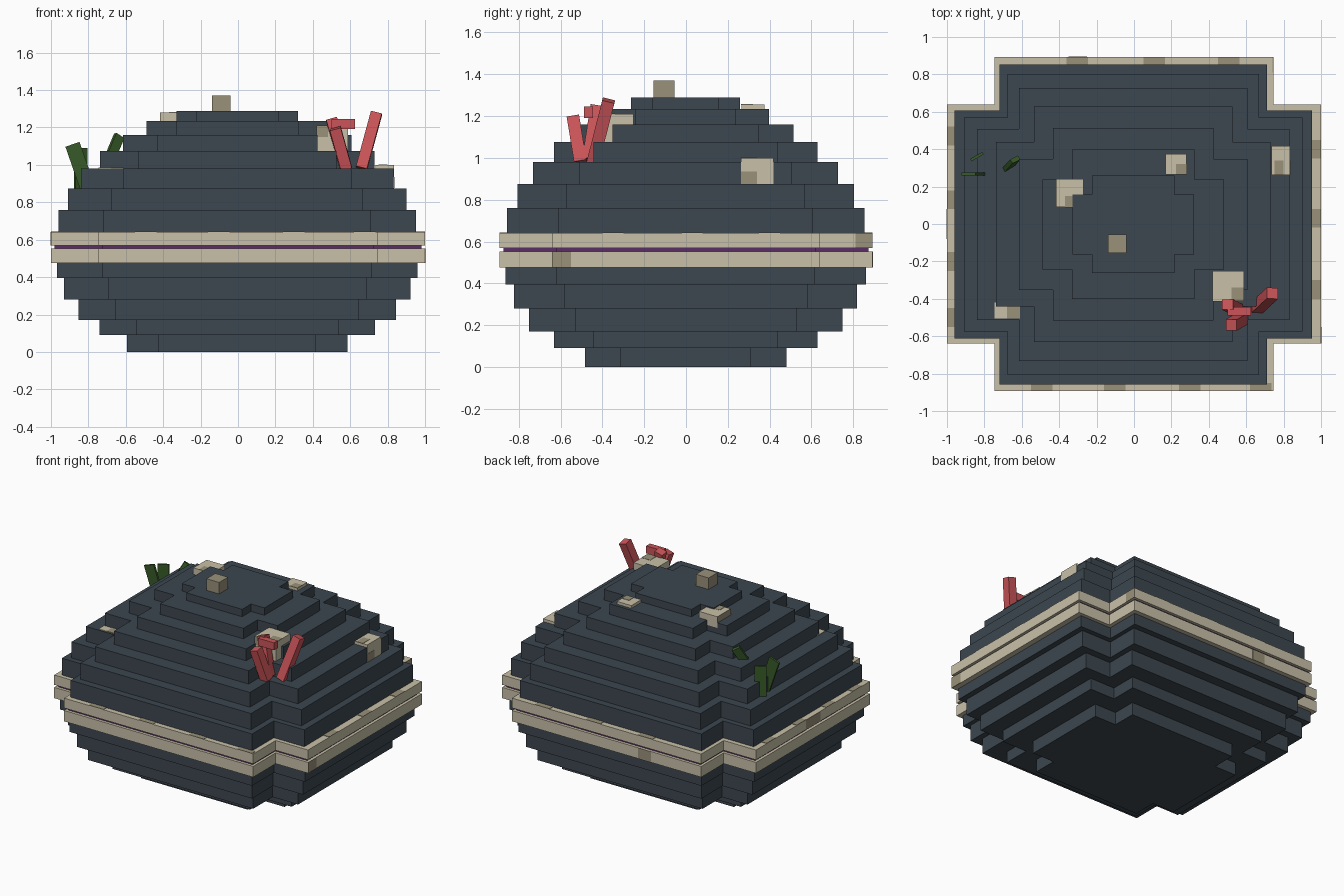
import bpy, bmesh
from mathutils import Vector, Matrix

cube = bpy.data.objects.get("Cube")
if cube:
    bpy.data.objects.remove(cube, do_unlink=True)


def material(name, rgb):
    m = bpy.data.materials.new(name)
    m.diffuse_color = (*rgb, 1)
    m.use_nodes = True
    bsdf = m.node_tree.nodes["Principled BSDF"]
    bsdf.inputs["Base Color"].default_value = (*rgb, 1)
    bsdf.inputs["Roughness"].default_value = 0.9
    return m


SLATE = material("dark slate", (0.046, 0.063, 0.080))
TAN = material("light tan", (0.578, 0.527, 0.392))
BROWN = material("dark tan", (0.319, 0.283, 0.195))
PURPLE = material("purple", (0.102, 0.026, 0.127))
RED = material("coral red", (0.60, 0.090, 0.100))
GREEN = material("weed green", (0.038, 0.102, 0.021))


def finish(name, bm, mat):
    bmesh.ops.recalc_face_normals(bm, faces=bm.faces[:])
    me = bpy.data.meshes.new(name)
    bm.to_mesh(me)
    bm.free()
    me.materials.append(mat)
    ob = bpy.data.objects.new(name, me)
    bpy.context.collection.objects.link(ob)
    return ob


def plus_slab(name, mat, wide_x, narrow_x, wide_y, narrow_y, z0, z1, cx=0.0, cy=0.0):
    """Cross-shaped slab: a twelve-sided outline extruded upward."""
    quarter = [(wide_x, narrow_y), (narrow_x, narrow_y), (narrow_x, wide_y)]
    pts = quarter + [(-x, y) for x, y in quarter[::-1]]
    pts += [(-x, -y) for x, y in pts]
    bm = bmesh.new()
    face = bm.faces.new([bm.verts.new((x + cx, y + cy, z0)) for x, y in pts])
    top = bmesh.ops.extrude_face_region(bm, geom=[face])["geom"]
    bmesh.ops.translate(bm, vec=(0, 0, z1 - z0),
                        verts=[v for v in top if isinstance(v, bmesh.types.BMVert)])
    if not face.is_valid or all(len(f.verts) != 12 or f.calc_center_median().z > z0 + 1e-4
                                for f in bm.faces):
        bm.faces.new([v for v in bm.verts if abs(v.co.z - z0) < 1e-5])
    return finish(name, bm, mat)


def box(name, mat, x, y, z):
    bm = bmesh.new()
    size = (x[1] - x[0], y[1] - y[0], z[1] - z[0])
    mid = ((x[0] + x[1]) / 2, (y[0] + y[1]) / 2, (z[0] + z[1]) / 2)
    bmesh.ops.create_cube(bm, size=1, matrix=Matrix.Translation(mid) @ Matrix.Diagonal((*size, 1)))
    return finish(name, bm, mat)


def stick(name, mat, p, q, side, width, depth):
    """Tilted box from p to q; width lies along the side direction."""
    p, q = Vector(p), Vector(q)
    up = (q - p).normalized()
    s = Vector(side)
    s = (s - up * s.dot(up)).normalized()
    rot = Matrix((s, up.cross(s), up)).transposed().to_4x4()
    bm = bmesh.new()
    bmesh.ops.create_cube(bm, size=1, matrix=Matrix.Translation((p + q) / 2) @ rot
                          @ Matrix.Diagonal((width, depth, (q - p).length, 1)))
    return finish(name, bm, mat)


# Stepped shell: wide x, narrow x, wide y, narrow y, bottom, top
layers = [
    (0.590, 0.420, 0.482, 0.312, 0.000, 0.090),
    (0.737, 0.542, 0.630, 0.442, 0.090, 0.170),
    (0.850, 0.650, 0.750, 0.530, 0.170, 0.280),
    (0.925, 0.690, 0.820, 0.582, 0.280, 0.395),
    (0.965, 0.720, 0.862, 0.617, 0.395, 0.475),
    (0.955, 0.715, 0.855, 0.610, 0.640, 0.760),
    (0.905, 0.672, 0.805, 0.572, 0.760, 0.875),
    (0.835, 0.610, 0.730, 0.510, 0.875, 0.980),
    (0.735, 0.530, 0.630, 0.440, 0.980, 1.075),
    (0.610, 0.430, 0.515, 0.350, 1.075, 1.160),
    (0.485, 0.328, 0.400, 0.240, 1.160, 1.235),
    (0.325, 0.220, 0.260, 0.160, 1.235, 1.288),
]
for i, dims in enumerate(layers):
    plus_slab(f"shell_layer_{i + 1}", SLATE, *dims, cx=-0.004, cy=-0.002)

# Two pale lips with a recessed purple seam
plus_slab("lower_lip", TAN, 1.0, 0.745, 0.893, 0.64, 0.475, 0.552)
plus_slab("seam", PURPLE, 0.98, 0.727, 0.873, 0.62, 0.552, 0.570)
plus_slab("upper_lip", TAN, 1.0, 0.745, 0.893, 0.64, 0.570, 0.640)

# Dark patches along the top of the upper lip
lip_z = (0.638, 0.643)
for x in (-0.55, -0.16, 0.24, 0.62):
    box("front_lip_patch", BROWN, (x, x + 0.115), (-0.893, -0.85), lip_z)
for x in (-0.36, 0.05, 0.45):
    box("back_lip_patch", BROWN, (x, x + 0.115), (0.85, 0.893), lip_z)
for y in (-0.55, -0.25, 0.08, 0.42):
    box("right_lip_patch", BROWN, (-1.0, -0.955), (y, y + 0.1), lip_z)
for y in (-0.4, -0.02, 0.35):
    box("left_lip_patch", BROWN, (0.945, 1.0), (y, y + 0.1), lip_z)

# Dark patches on the sides of the lips
box("side_lip_patch_1", BROWN, (0.995, 1.002), (-0.64, -0.55), (0.475, 0.552))
box("side_lip_patch_2", BROWN, (0.740, 0.747), (0.81, 0.893), (0.570, 0.640))
box("side_lip_patch_3", BROWN, (-1.002, -0.995), (-0.08, 0.08), (0.570, 0.640))
box("side_lip_patch_4", BROWN, (-0.35, -0.25), (0.888, 0.895), (0.475, 0.552))

# Crusty blocks on the shell
box("top_block", BROWN, (-0.14, -0.04), (-0.155, -0.055), (1.28, 1.37))
blocks = [
    ((-0.415, -0.27), (0.09, 0.24), (1.20, 1.28)),
    ((0.168, 0.282), (0.265, 0.375), (1.20, 1.255)),
    ((0.735, 0.835), (0.262, 0.418), (0.875, 1.0)),
    ((-0.745, -0.61), (-0.505, -0.42), (0.875, 0.985)),
    ((0.42, 0.588), (-0.412, -0.25), (1.075, 1.21)),
]
for i, b in enumerate(blocks):
    box(f"crust_block_{i + 1}", TAN, *b)

# Dark patches on the crusty blocks
box("crust_patch_1", BROWN, (-0.37, -0.325), (0.089, 0.15), (1.277, 1.282))
box("crust_patch_1_side", BROWN, (-0.416, -0.412), (0.09, 0.24), (1.236, 1.28))
box("crust_patch_2", BROWN, (0.225, 0.283), (0.264, 0.32), (1.252, 1.257))
box("crust_patch_3", BROWN, (0.75, 0.80), (0.261, 0.34), (0.997, 1.002))
box("crust_patch_3_side", BROWN, (0.832, 0.837), (0.262, 0.34), (0.876, 0.935))
box("crust_patch_4", BROWN, (-0.68, -0.609), (-0.506, -0.44), (0.982, 0.987))
box("crust_patch_4_side", BROWN, (-0.69, -0.609), (-0.507, -0.502), (0.876, 0.93))
box("crust_patch_5", BROWN, (0.52, 0.589), (-0.413, -0.34), (1.207, 1.212))
box("crust_patch_5_side", BROWN, (0.419, 0.48), (-0.414, -0.409), (1.15, 1.21))

# Branching coral
stick("coral_long", RED, (0.66, -0.445, 0.98), (0.74, -0.37, 1.275), (1, 0, 0), 0.06, 0.06)
stick("coral_short", RED, (0.58, -0.505, 0.98), (0.52, -0.54, 1.195), (1, 0, 0), 0.06, 0.06)
stick("coral_middle", RED, (0.575, -0.47, 0.99), (0.50, -0.43, 1.245), (1, 0, 0), 0.06, 0.055)
box("coral_arm", RED, (0.50, 0.625), (-0.488, -0.445), (1.192, 1.245))

# Weed blades
stick("weed_leaning", GREEN, (-0.805, 0.267, 0.88), (-0.885, 0.267, 1.11), (1, 0, 0), 0.08, 0.015)
stick("weed_upright", GREEN, (-0.84, 0.36, 0.87), (-0.84, 0.36, 1.09), (0.86, 0.5, 0), 0.075, 0.015)
stick("weed_small", GREEN, (-0.675, 0.30, 1.06), (-0.635, 0.345, 1.155), (0.8, 0.5, 0), 0.055, 0.025)
